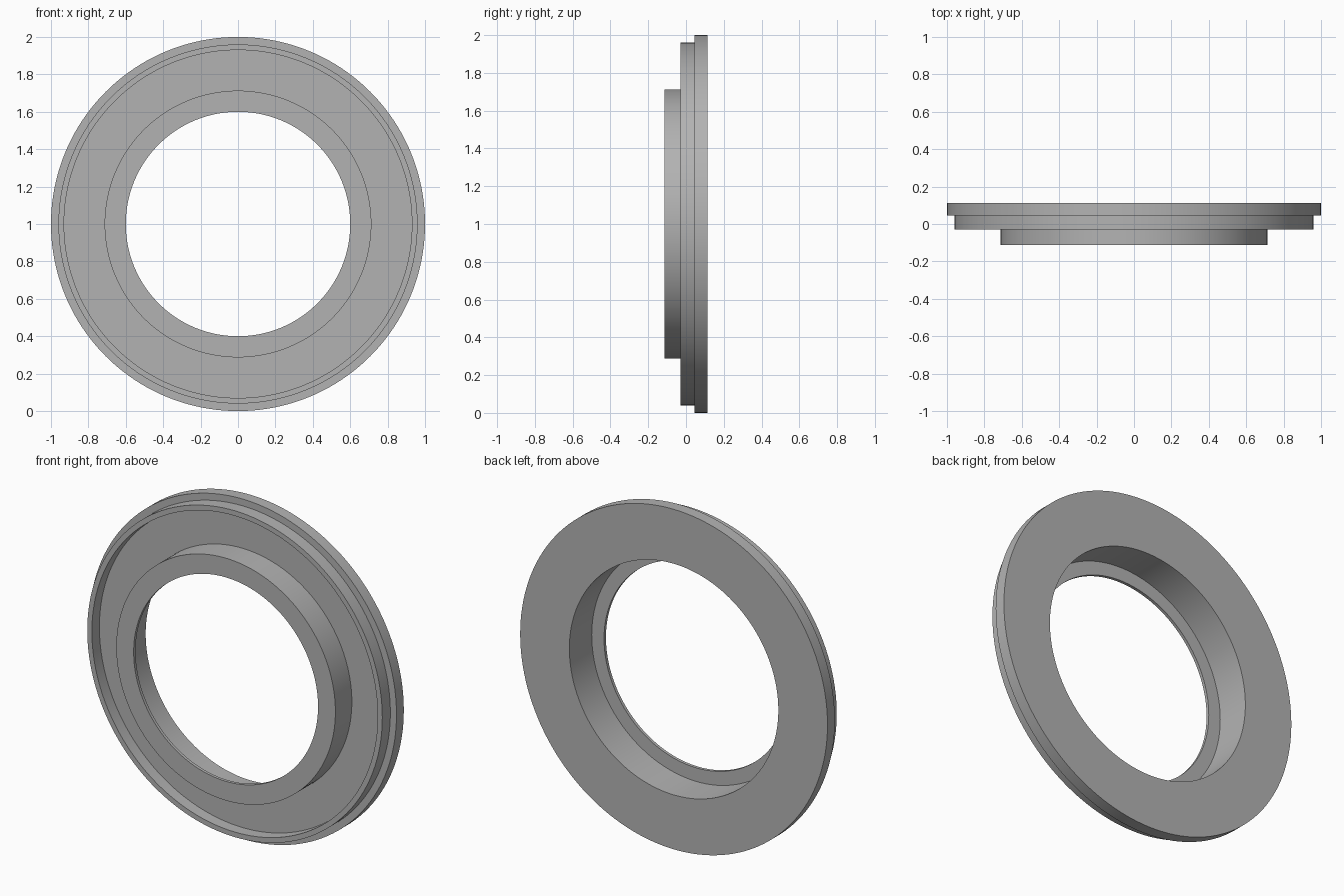
import bpy, bmesh, math

if "Cube" in bpy.data.objects:
    bpy.data.objects.remove(bpy.data.objects["Cube"])

SEGMENTS = 160

# Closed cross-section as (radius, y), turned about the y axis
PROFILE = [
    (0.60, -0.113), (0.713, -0.113),   # front face of the collar
    (0.713, 0.04), (0.93, 0.04),       # collar wall and recessed floor
    (0.93, -0.03), (0.96, -0.03),      # raised thin rim
    (0.96, 0.045), (1.00, 0.045),      # step out to the flange
    (1.00, 0.113), (0.68, 0.113),      # flange edge and flat back
    (0.68, -0.095), (0.60, -0.095),    # counterbore and thin front lip
]

grey = bpy.data.materials.new("plain grey")
grey.diffuse_color = (0.45, 0.45, 0.45, 1)
grey.use_nodes = True
grey.node_tree.nodes["Principled BSDF"].inputs["Base Color"].default_value = grey.diffuse_color

# Flanged ring
bm = bmesh.new()
rings = []
for i in range(SEGMENTS):
    a = 2 * math.pi * i / SEGMENTS
    rings.append([bm.verts.new((r * math.cos(a), y, 1 + r * math.sin(a))) for r, y in PROFILE])
n = len(PROFILE)
for i in range(SEGMENTS):
    p, q = rings[i], rings[(i + 1) % SEGMENTS]
    for j in range(n):
        k = (j + 1) % n
        bm.faces.new((p[j], p[k], q[k], q[j]))
bmesh.ops.recalc_face_normals(bm, faces=bm.faces)
mesh = bpy.data.meshes.new("flanged_ring")
bm.to_mesh(mesh)
bm.free()
mesh.materials.append(grey)
ring = bpy.data.objects.new("flanged_ring", mesh)
bpy.context.collection.objects.link(ring)

# Smooth walls with sharp corners
bpy.context.view_layer.objects.active = ring
ring.select_set(True)
bpy.ops.object.shade_smooth_by_angle(angle=math.radians(30))
